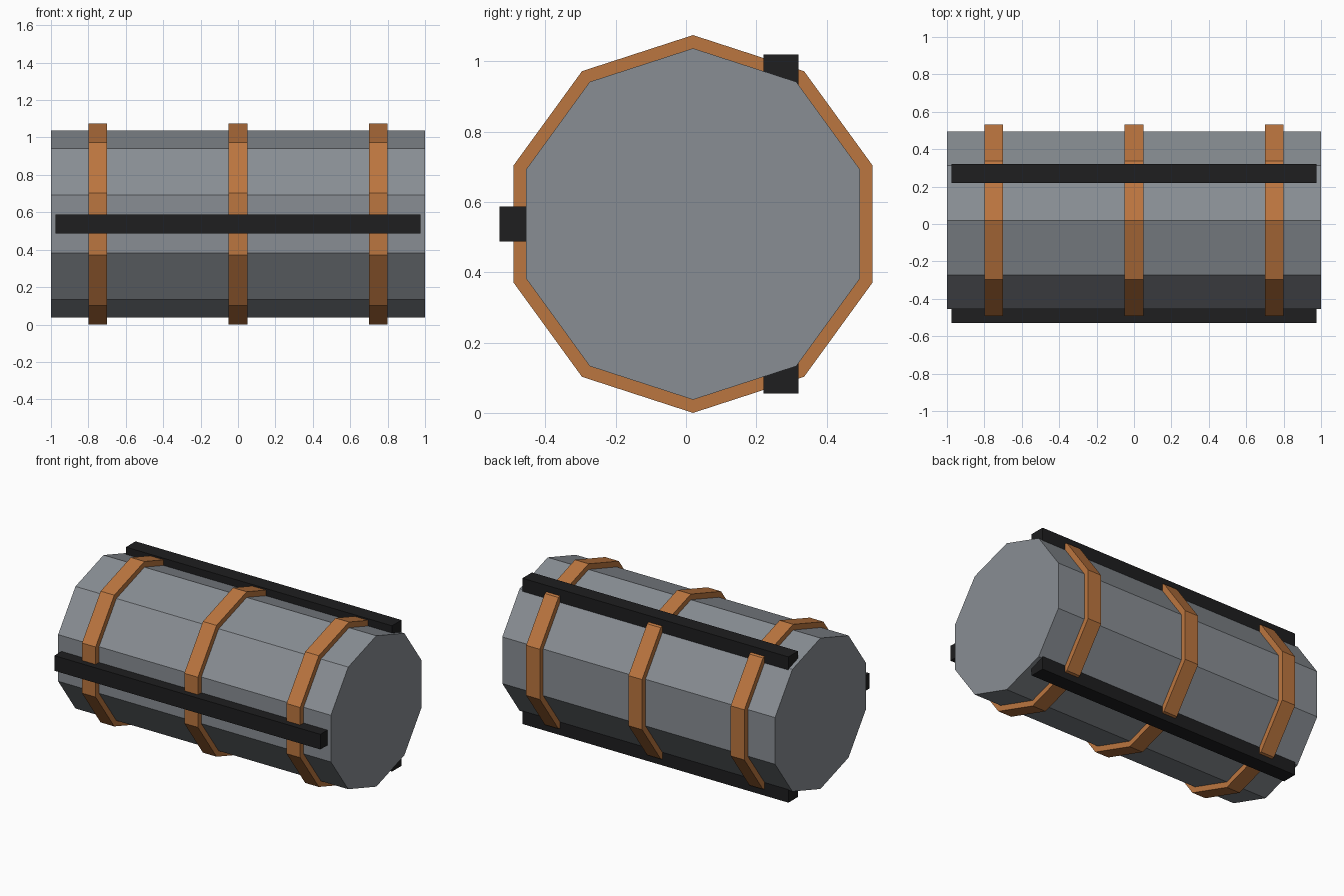
import bpy, bmesh
from math import sin, cos, pi

if "Cube" in bpy.data.objects:
    bpy.data.objects.remove(bpy.data.objects["Cube"])

CY, CZ = 0.02, 0.5375   # barrel axis position


def material(name, rgb):
    m = bpy.data.materials.new(name)
    m.diffuse_color = (*rgb, 1)
    m.use_nodes = True
    m.node_tree.nodes["Principled BSDF"].inputs["Base Color"].default_value = m.diffuse_color
    return m


steel = material("steel", (0.25, 0.27, 0.295))
copper = material("copper", (0.5, 0.18, 0.05))
black = material("black", (0.013, 0.013, 0.014))


def prism(name, profile, x, length, mat):
    """Extrude a (y, z) profile along x, centred on x."""
    bm = bmesh.new()
    face = bm.faces.new([bm.verts.new((-length / 2, y, z)) for y, z in profile])
    ext = bmesh.ops.extrude_face_region(bm, geom=[face], use_keep_orig=True)
    verts = [v for v in ext["geom"] if isinstance(v, bmesh.types.BMVert)]
    bmesh.ops.translate(bm, verts=verts, vec=(length, 0, 0))
    bmesh.ops.recalc_face_normals(bm, faces=bm.faces)
    mesh = bpy.data.meshes.new(name)
    bm.to_mesh(mesh)
    bm.free()
    mesh.materials.append(mat)
    ob = bpy.data.objects.new(name, mesh)
    ob.location = (x, CY, CZ)
    bpy.context.collection.objects.link(ob)


def decagon(r):
    return [(r * sin(i * pi / 5), r * cos(i * pi / 5)) for i in range(10)]


# Ten-sided barrel
prism("barrel_body", decagon(0.5), 0, 2.0, steel)

# Three hoops around the barrel
for i, x in enumerate((-0.75, 0, 0.75)):
    prism(f"hoop_{i + 1}", decagon(0.5375), x, 0.1, copper)

# Three upright square rails, 120 degrees apart
for i in range(3):
    a = pi / 3 + i * 2 * pi / 3
    y, z = 0.5 * cos(a), 0.5 * sin(a)
    h = 0.05
    square = [(y - h, z - h), (y + h, z - h), (y + h, z + h), (y - h, z + h)]
    prism(f"rail_{i + 1}", square, 0, 1.95, black)
